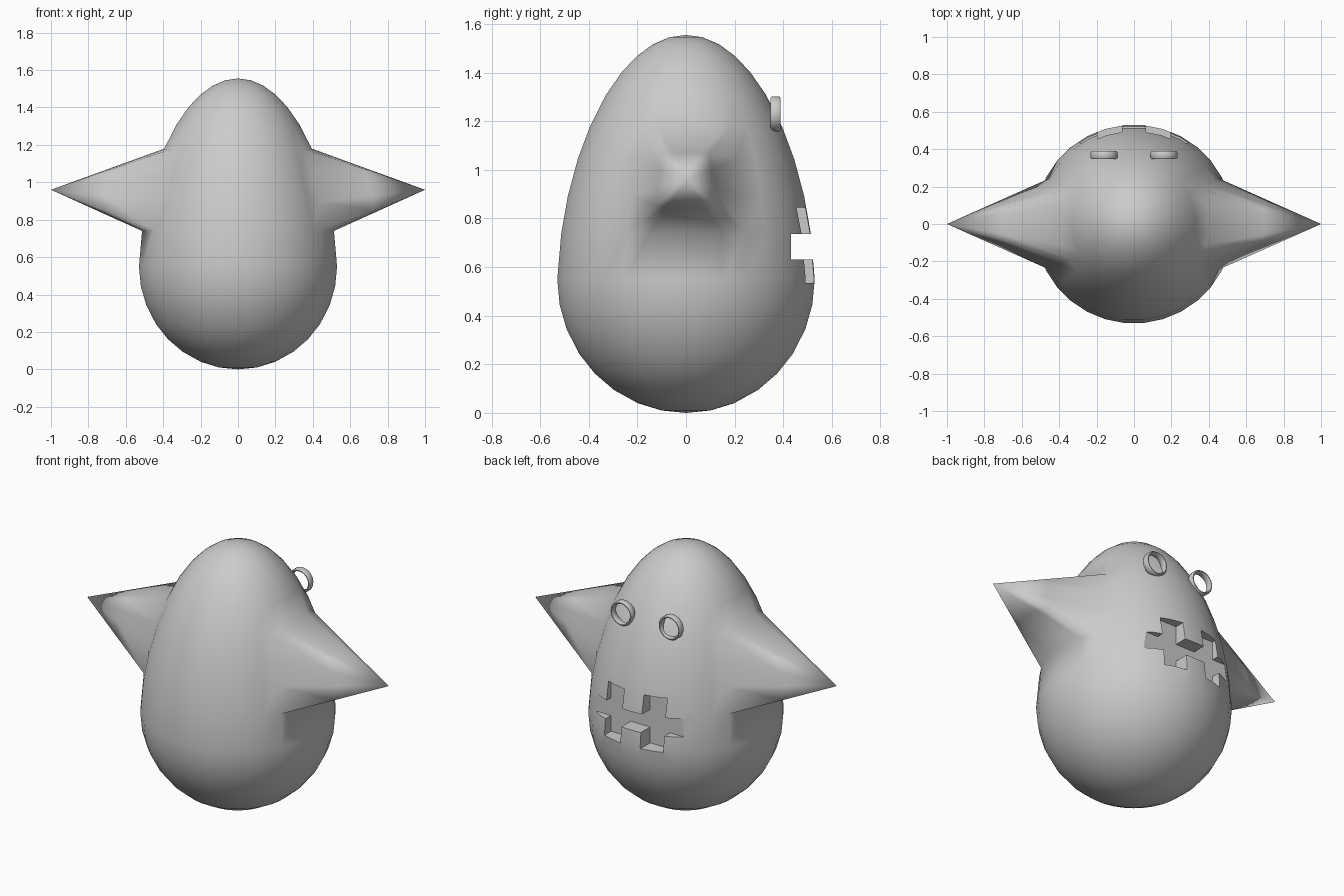
import bpy, bmesh
from math import sin, cos, pi, radians, sqrt
from mathutils import Vector

if "Cube" in bpy.data.objects:
    bpy.data.objects.remove(bpy.data.objects["Cube"])


def add_object(name, bm):
    bmesh.ops.recalc_face_normals(bm, faces=bm.faces[:])
    mesh = bpy.data.meshes.new(name)
    bm.to_mesh(mesh)
    bm.free()
    obj = bpy.data.objects.new(name, mesh)
    bpy.context.collection.objects.link(obj)
    return obj


# Egg body: rings of 32 points, with a face centred on each side axis
SEG = 32
angles = [-79, -68, -56, -45, -34, -22, -11, 0, 10.9, 20, 29.5, 38.8, 49, 58, 66, 74, 82]
ARM_ROWS = range(8, 11)
bm = bmesh.new()
rings = []
for a in angles:
    s = sin(radians(a))
    z = 0.55 + s * (1.005 if s > 0 else 0.55)
    r = 0.532 * cos(radians(a)) * (1 - 0.07 * max(s, 0))
    rings.append([bm.verts.new((r * cos(2 * pi * (i + 0.5) / SEG),
                                r * sin(2 * pi * (i + 0.5) / SEG), z)) for i in range(SEG)])
bottom, top = bm.verts.new((0, 0, 0)), bm.verts.new((0, 0, 1.555))
patch = {+1: [], -1: []}
for i in range(SEG):
    j = (i + 1) % SEG
    bm.faces.new((bottom, rings[0][j], rings[0][i]))
    bm.faces.new((top, rings[-1][i], rings[-1][j]))
    for k in range(len(rings) - 1):
        f = bm.faces.new((rings[k][i], rings[k][j], rings[k + 1][j], rings[k + 1][i]))
        if k in ARM_ROWS:
            if (i + 3) % SEG < 5:
                patch[1].append(f)
            elif (i + 3 - SEG // 2) % SEG < 5:
                patch[-1].append(f)

# Pointed arms drawn out of the body sides
for side, faces in patch.items():
    tip = Vector((side, 0, 0.96))
    inside = set(faces)
    border = [e for f in faces for e in f.edges
              if any(g not in inside for g in e.link_faces)]
    bmesh.ops.delete(bm, geom=faces, context='FACES_KEEP_BOUNDARY')
    for factor in (0.5, 0.0):
        out = bmesh.ops.extrude_edge_only(bm, edges=border)['geom']
        border = [g for g in out if isinstance(g, bmesh.types.BMEdge)]
        for v in {v for e in border for v in e.verts}:
            base = 0.5 if factor == 0.5 else 0.0
            v.co = tip.lerp(v.co, base)
    bmesh.ops.remove_doubles(bm, verts=list({v for e in border for v in e.verts}), dist=1e-4)
loose = [v for v in bm.verts if not v.link_faces]
bmesh.ops.delete(bm, geom=loose, context='VERTS')
for f in bm.faces:
    f.smooth = True
body = add_object("body", bm)

# Toothed mouth cut into the back face
half = [(0.065, 0.735), (0.065, 0.845), (0.195, 0.845), (0.195, 0.735), (0.325, 0.735),
        (0.325, 0.63), (0.195, 0.63), (0.195, 0.535), (0.065, 0.535), (0.065, 0.63)]
outline = half + [(-x, z) for x, z in reversed(half)]
bm = bmesh.new()
face = bm.faces.new([bm.verts.new((x, 0.432, z)) for x, z in outline])
ext = bmesh.ops.extrude_face_region(bm, geom=[face])['geom']
bmesh.ops.translate(bm, vec=(0, 0.3, 0), verts=[g for g in ext if isinstance(g, bmesh.types.BMVert)])
cutter = add_object("mouth_cutter", bm)
cutter.hide_render = True
cutter.hide_set(True)
cut = body.modifiers.new("mouth", 'BOOLEAN')
cut.operation = 'DIFFERENCE'
cut.solver = 'EXACT'
cut.object = cutter

# Ring eyes: lathed band with softened edges
section = [(0.058, 0.352), (0.062, 0.347), (0.067, 0.347), (0.072, 0.354),
           (0.072, 0.382), (0.067, 0.389), (0.062, 0.389), (0.058, 0.384)]
N = 32
for name, cx in (("eye_ring_left", -0.16), ("eye_ring_right", 0.16)):
    bm = bmesh.new()
    loops = [[bm.verts.new((cx + r * cos(2 * pi * i / N), y, 1.23 + r * sin(2 * pi * i / N)))
              for r, y in section] for i in range(N)]
    for i in range(N):
        a, b = loops[i], loops[(i + 1) % N]
        for k in range(len(section)):
            m = (k + 1) % len(section)
            bm.faces.new((a[k], a[m], b[m], b[k]))
    ring = add_object(name, bm)
    bpy.ops.object.select_all(action='DESELECT')
    ring.select_set(True)
    bpy.context.view_layer.objects.active = ring
    bpy.ops.object.shade_smooth_by_angle(angle=radians(40))
